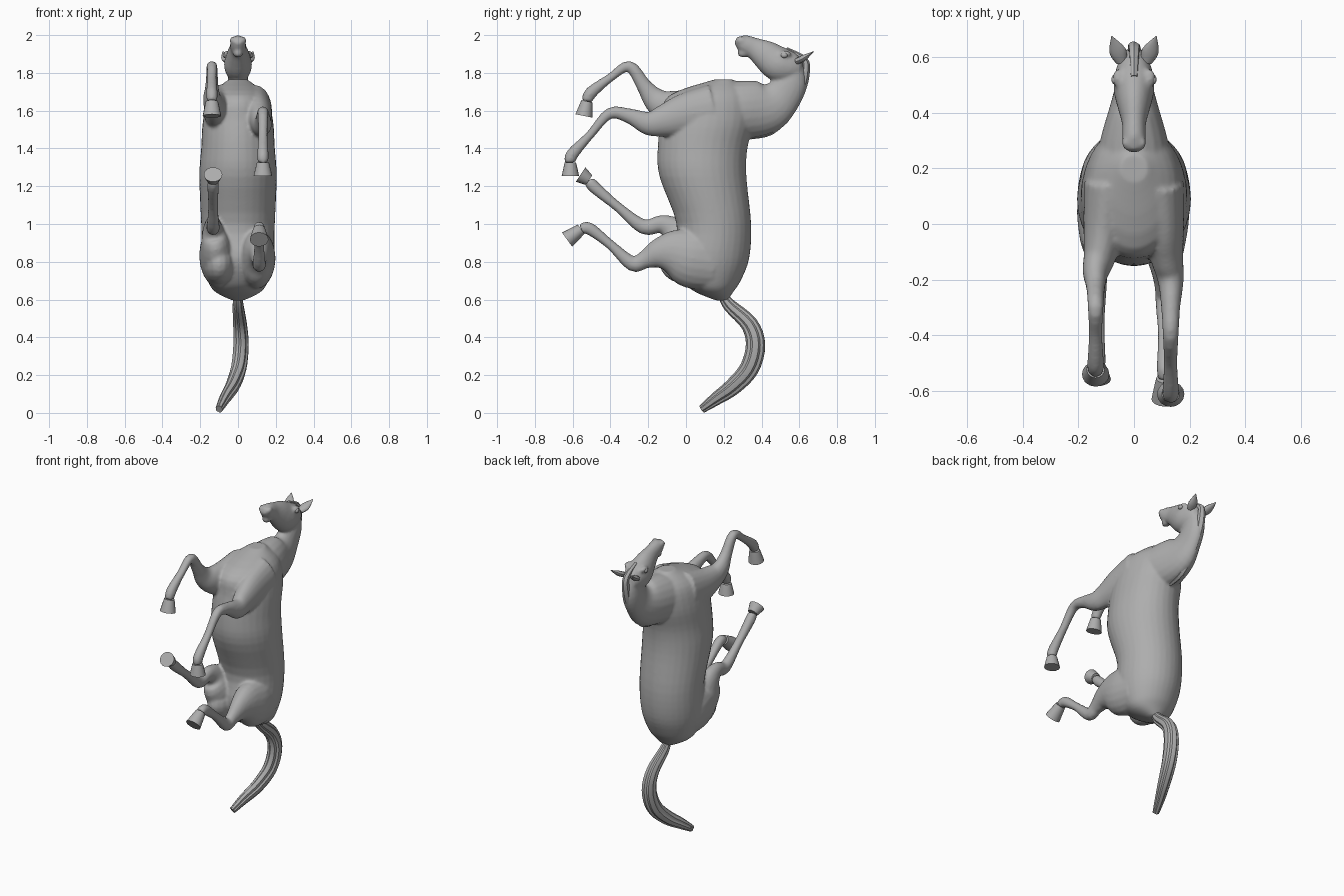
import bpy, bmesh, math
from mathutils import Vector

cube = bpy.data.objects.get("Cube")
if cube:
    bpy.data.objects.remove(cube, do_unlink=True)

coat = bpy.data.materials.new("grey_coat")
coat.use_nodes = True
GREY = (0.42, 0.42, 0.42, 1)
coat.diffuse_color = GREY
coat.node_tree.nodes["Principled BSDF"].inputs["Base Color"].default_value = GREY


def catmull(a, b, c, d, t):
    return [0.5 * (2*q + (r-p)*t + (2*p-5*q+4*r-s)*t*t + (3*q-p-3*r+s)*t**3)
            for p, q, r, s in zip(a, b, c, d)]


def finish(bm, name, angle=40):
    bmesh.ops.recalc_face_normals(bm, faces=bm.faces)
    mesh = bpy.data.meshes.new(name)
    bm.to_mesh(mesh)
    bm.free()
    ob = bpy.data.objects.new(name, mesh)
    bpy.context.collection.objects.link(ob)
    mesh.materials.append(coat)
    bpy.ops.object.select_all(action='DESELECT')
    ob.select_set(True)
    bpy.context.view_layer.objects.active = ob
    bpy.ops.object.shade_smooth_by_angle(angle=math.radians(angle))
    return ob


def loft(name, secs, sides=20, steps=4, axis=None, ridge=0.0, angle=40):
    """Skin ellipses (x, y, z, depth, half width) strung along a path."""
    ext = [secs[0]] + secs + [secs[-1]]
    rows = [catmull(*ext[i:i+4], k / steps) for i in range(len(secs)-1) for k in range(steps)]
    rows.append(secs[-1])
    bm, rings = bmesh.new(), []
    for i, row in enumerate(rows):
        after, before = rows[min(i+1, len(rows)-1)], rows[max(i-1, 0)]
        t = axis or (Vector(after[:3]) - Vector(before[:3])).normalized()
        u = Vector((1, 0, 0))
        u = (u - t * u.dot(t)).normalized()
        v = t.cross(u)
        ring = []
        for k in range(sides):
            a = 2 * math.pi * k / sides
            groove = 1 - ridge * (k % 4 == 2)
            ring.append(bm.verts.new(Vector(row[:3]) + groove * (u * math.cos(a) * max(row[4], .002)
                                                                + v * math.sin(a) * max(row[3], .002))))
        rings.append(ring)
    for r0, r1 in zip(rings, rings[1:]):
        for k in range(sides):
            j = (k + 1) % sides
            bm.faces.new((r0[k], r0[j], r1[j], r1[k]))
    bm.faces.new(rings[0][::-1])
    bm.faces.new(rings[-1])
    return finish(bm, name, angle)


def ellipsoid(name, center, scale):
    bm = bmesh.new()
    bmesh.ops.create_uvsphere(bm, u_segments=16, v_segments=10, radius=1)
    for v in bm.verts:
        v.co = Vector(center) + Vector(v.co[i] * scale[i] for i in range(3))
    return finish(bm, name)


# Torso: height, belly y, back y, half width
trunk = [(.595, .16, .22, .03), (.64, .05, .25, .12), (.7, -.02, .29, .16), (.82, -.07, .335, .19),
         (1.0, -.05, .345, .195), (1.25, -.14, .32, .205), (1.4, -.15, .325, .195),
         (1.55, -.13, .36, .185), (1.68, -.09, .345, .15), (1.765, .15, .25, .05)]
skin = [loft("torso", [(0, (a+b)/2, z, (b-a)/2, w) for z, a, b, w in trunk],
             sides=32, axis=Vector((0, 0, 1)))]

# Neck and head: y, z, depth, half width
neck = [(.2, 1.6, .15, .14), (.31, 1.605, .155, .12), (.43, 1.62, .14, .085), (.505, 1.67, .105, .062),
        (.56, 1.755, .082, .055), (.575, 1.865, .04, .045)]
head = [(.605, 1.82, .05, .045), (.56, 1.83, .08, .064), (.49, 1.847, .093, .074), (.42, 1.895, .079, .058),
        (.36, 1.93, .058, .043), (.3, 1.957, .046, .041), (.262, 1.972, .018, .022)]
skin += [loft(name, [(0, *s) for s in secs]) for name, secs in (("neck", neck), ("head", head))]
skin.append(ellipsoid("chin", (0, .305, 1.905), (.028, .034, .024)))
for s in (1, -1):
    skin.append(ellipsoid("brow", (s*.057, .525, 1.9), (.02, .035, .018)))
    skin.append(ellipsoid("nostril_flare", (s*.028, .292, 1.972), (.017, .025, .02)))

# Limbs: shared thickness profiles from body to pastern, one bent path (y, z) each
fore = (.14, .115, .085, .063, .04, .03, .023, .033, .028)
hind = (.15, .16, .125, .08, .048, .04, .026, .033, .028)


def limb(name, side, spread, radii, path, sole):
    """Leg that drifts outward by spread, ending in a flared, flat-soled hoof."""
    secs = [(side * (.09 + spread * min(1, i / 3)), y, z, r, .012 + .56 * r)
            for i, ((y, z), r) in enumerate(zip(path, radii))]
    skin.append(loft(name, secs))
    top = Vector(secs[-1][:3])
    end = Vector((top.x, *sole))
    rings = [(*top.lerp(end, f), d, d * 1.07) for f, d in ((0, .03), (.35, .036), (1, .046))]
    loft(name + "_hoof", rings, sides=16, steps=2)


limb("left_foreleg", 1, .042, fore,
     [(.14, 1.6), (-.01, 1.575), (-.12, 1.545), (-.2, 1.533), (-.3, 1.572), (-.405, 1.585),
      (-.505, 1.475), (-.603, 1.368), (-.612, 1.325)], (-.612, 1.255))
limb("right_foreleg", -1, .048, fore,
     [(.14, 1.6), (0, 1.6), (-.11, 1.625), (-.17, 1.665), (-.225, 1.735), (-.3, 1.835),
      (-.4, 1.775), (-.503, 1.695), (-.524, 1.65)], (-.54, 1.572))
limb("left_hind_leg", 1, .022, hind,
     [(.15, .8), (.03, .82), (-.07, .845), (-.15, .84), (-.22, .81), (-.285, .79),
      (-.4, .89), (-.51, .975), (-.555, .972)], (-.63, .918))
limb("right_hind_leg", -1, .042, hind,
     [(.15, .8), (.05, .83), (-.03, .89), (-.06, .96), (-.13, 1.0), (-.225, .985),
      (-.36, 1.09), (-.485, 1.195), (-.513, 1.232)], (-.558, 1.262))
skin.append(ellipsoid("right_buttock", (-.1, .01, .79), (.085, .15, .11)))

# Fuse the body parts into one blended skin
bpy.ops.object.select_all(action='DESELECT')
for ob in skin:
    ob.select_set(True)
bpy.context.view_layer.objects.active = skin[0]
bpy.ops.object.join()
body = bpy.context.object
body.name = "body"
fuse = body.modifiers.new("fuse", 'REMESH')
fuse.mode, fuse.voxel_size, fuse.use_smooth_shade = 'VOXEL', .009, True
blend = body.modifiers.new("blend", 'SMOOTH')
blend.factor, blend.iterations = .5, 5

# Ears and eyes
for s, side in ((1, "left"), (-1, "right")):
    loft(side + "_ear", [(s*.045, .585, 1.86, .016, .022), (s*.06, .625, 1.88, .016, .03),
                         (s*.08, .675, 1.913, .001, .002)], sides=12)
    ellipsoid(side + "_eye", (s*.069, .52, 1.893), (.012, .018, .014))

# Mane along the crest, ending in a forelock
crest = [(.34, 1.46), (.45, 1.49), (.545, 1.588), (.605, 1.7), (.632, 1.8), (.625, 1.87), (.53, 1.925)]
loft("mane", [(0, y, z, .012 + .013 * math.sin(math.pi * i / 6), .013 + .013 * math.sin(math.pi * i / 6))
              for i, (y, z) in enumerate(crest)], sides=12, ridge=.12, angle=25)

# Tail with strand grooves, fullest past the middle
dock = [(0, .19, .63), (0, .23, .57), (.01, .335, .47), (.015, .368, .36), (.003, .335, .235),
        (-.03, .25, .14), (-.07, .16, .075), (-.1, .085, .02)]
loft("tail", [(*p, .022 + .03 * math.sin(math.pi * i / 7), .02 + .022 * math.sin(math.pi * i / 7))
              for i, p in enumerate(dock)], ridge=.16, angle=25)
